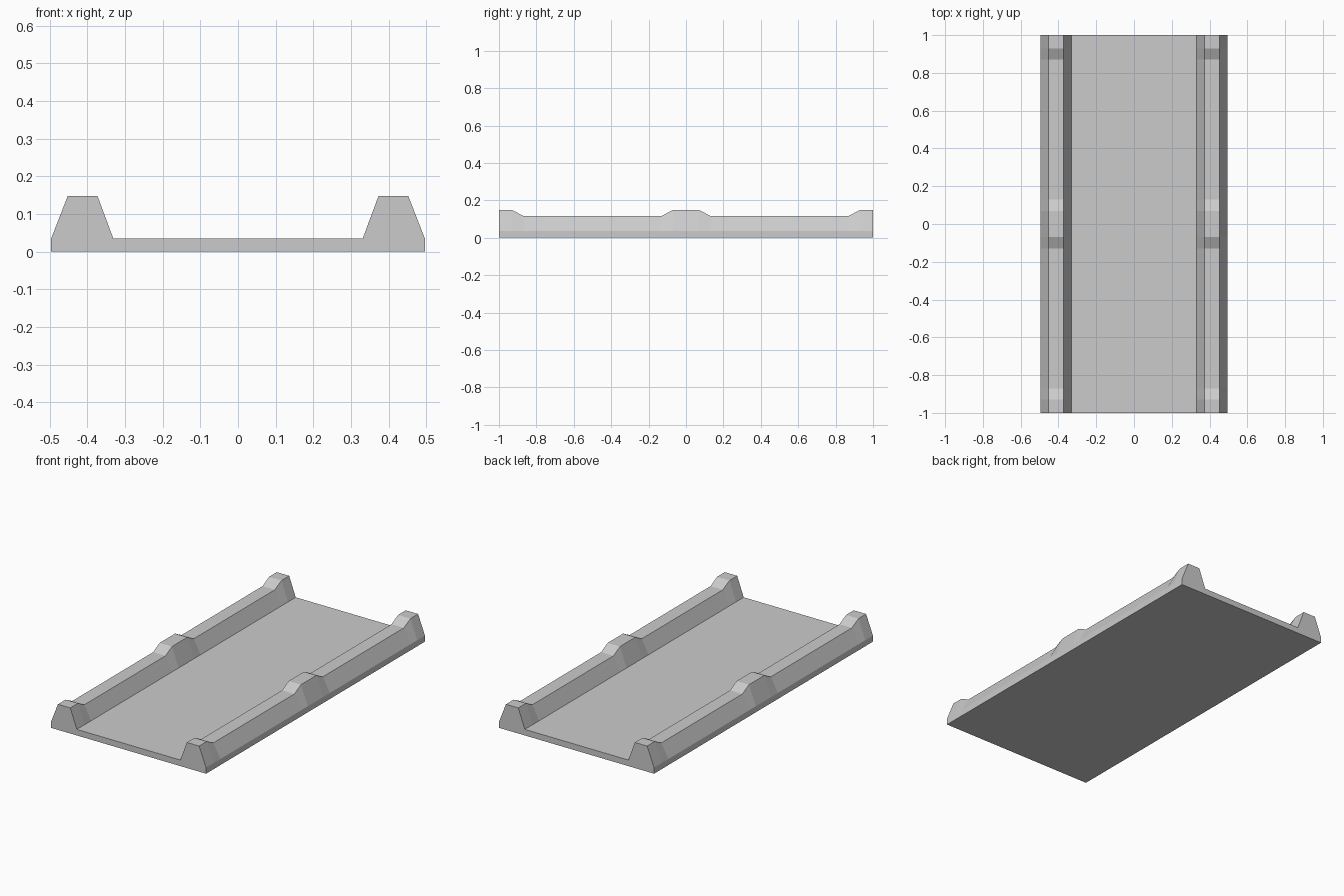
import bpy
import bmesh

if "Cube" in bpy.data.objects:
    bpy.data.objects.remove(bpy.data.objects["Cube"])

FLOOR_Z, LOW_Z, HIGH_Z = 0.035, 0.117, 0.148

# Kerb height along the length: raised pads at both ends and in the middle
half = [(0.07, HIGH_Z), (0.13, LOW_Z), (0.87, LOW_Z), (0.93, HIGH_Z), (1.0, HIGH_Z)]
stations = [(-y, z) for y, z in reversed(half)] + half


def section(top):
    """Channel cross-section with a sloped kerb on each side."""
    right = [(0.496, 0), (0.496, FLOOR_Z), (0.452, top), (0.373, top), (0.331, FLOOR_Z)]
    return right + [(-x, z) for x, z in reversed(right)]


# Loft the cross-section along y and cap both ends
bm = bmesh.new()
rings = [[bm.verts.new((x, y, z)) for x, z in section(top)] for y, top in stations]
for a, b in zip(rings, rings[1:]):
    for i in range(len(a)):
        j = (i + 1) % len(a)
        bm.faces.new((a[i], a[j], b[j], b[i]))
bm.faces.new(rings[0])
bm.faces.new(rings[-1])

# Merge the coplanar strips of the floor, base and outer edges
bmesh.ops.recalc_face_normals(bm, faces=bm.faces[:])
bmesh.ops.dissolve_limit(bm, angle_limit=0.001, verts=bm.verts[:], edges=bm.edges[:])

mesh = bpy.data.meshes.new("channel_track")
bm.to_mesh(mesh)
bm.free()
track = bpy.data.objects.new("channel_track", mesh)
bpy.context.collection.objects.link(track)
